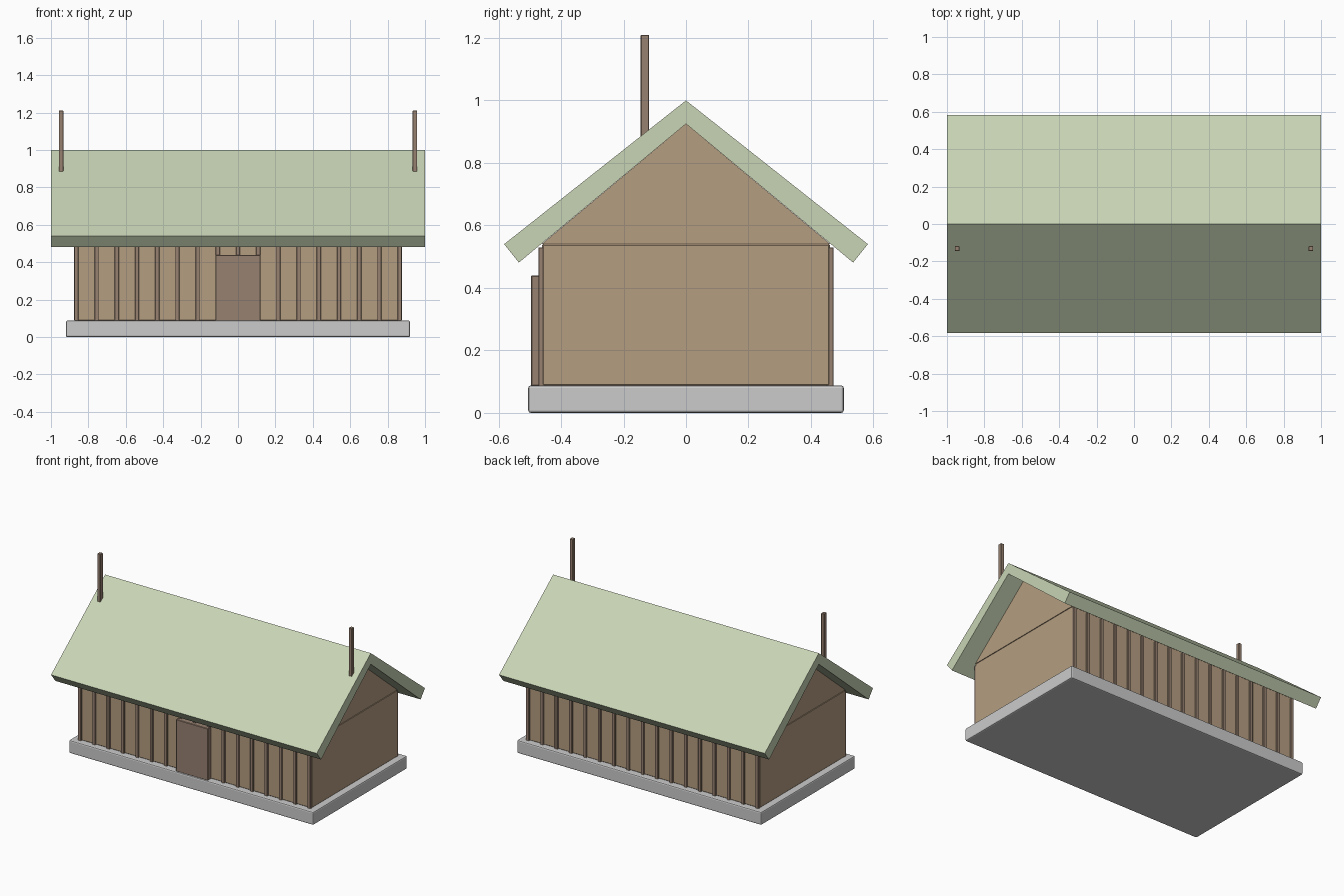
import bpy

if "Cube" in bpy.data.objects:
    bpy.data.objects.remove(bpy.data.objects["Cube"])


def material(name, rgb):
    m = bpy.data.materials.new(name)
    m.diffuse_color = (*rgb, 1)
    m.use_nodes = True
    m.node_tree.nodes["Principled BSDF"].inputs["Base Color"].default_value = m.diffuse_color
    return m


WALL = material("wall_wood", (0.46, 0.34, 0.22))
TRIM = material("dark_wood", (0.31, 0.22, 0.165))
ROOF = material("roof_green", (0.58, 0.66, 0.46))


def add_bevel(ob, width, segments=1):
    if width:
        b = ob.modifiers.new("Bevel", 'BEVEL')
        b.width = width
        b.segments = segments


def box(name, lo, hi, mat=None, bevel=0.0, segments=1):
    bpy.ops.mesh.primitive_cube_add(
        size=1, location=[(a + b) / 2 for a, b in zip(lo, hi)])
    ob = bpy.context.object
    ob.name = name
    ob.scale = [b - a for a, b in zip(lo, hi)]
    bpy.ops.object.transform_apply(location=False, rotation=False, scale=True)
    if mat:
        ob.data.materials.append(mat)
    add_bevel(ob, bevel, segments)
    return ob


def prism(name, profile, half_x, mat):
    """Extrude a (y, z) outline along x."""
    n = len(profile)
    verts = [(x, y, z) for x in (-half_x, half_x) for y, z in profile]
    faces = [tuple(reversed(range(n))), tuple(range(n, 2 * n))]
    faces += [(i, (i + 1) % n, n + (i + 1) % n, n + i) for i in range(n)]
    me = bpy.data.meshes.new(name)
    me.from_pydata(verts, [], faces)
    me.materials.append(mat)
    ob = bpy.data.objects.new(name, me)
    bpy.context.collection.objects.link(ob)
    return ob


# Stone base and main body
box("base", (-0.92, -0.505, 0), (0.92, 0.505, 0.088), bevel=0.008, segments=2)
box("walls", (-0.876, -0.461, 0.086), (0.876, 0.461, 0.541), WALL, 0.005)

# Gable block under the roof
prism("gable", [(-0.461, 0.541), (0.461, 0.541), (0, 0.925)], 0.876, WALL)

# Two roof slopes meeting at the ridge
for side, label in ((-1, "front"), (1, "back")):
    pts = [(0, 0.925), (0.535, 0.481), (0.582, 0.54), (0, 1.0)]
    if side < 0:
        pts = [(-y, z) for y, z in reversed(pts)]
    prism(f"roof_{label}", pts, 1.0, ROOF)

# Vertical battens on both long walls
for side, label in ((-1, "front"), (1, "back")):
    ys = sorted((side * 0.45, side * 0.472))
    for i in range(17):
        x = -0.864 + i * 0.108
        box(f"batten_{label}_{i + 1}", (x - 0.011, ys[0], 0.086),
            (x + 0.011, ys[1], 0.53), TRIM, 0.002)

# Door
box("door", (-0.12, -0.496, 0.086), (0.12, -0.455, 0.44), TRIM, 0.003)

# Posts rising through the front slope near each end
for x, label in ((-0.946, "left"), (0.946, "right")):
    box(f"roof_post_{label}", (x - 0.012, -0.145, 0.84),
        (x + 0.012, -0.118, 1.21), TRIM, 0.002)
